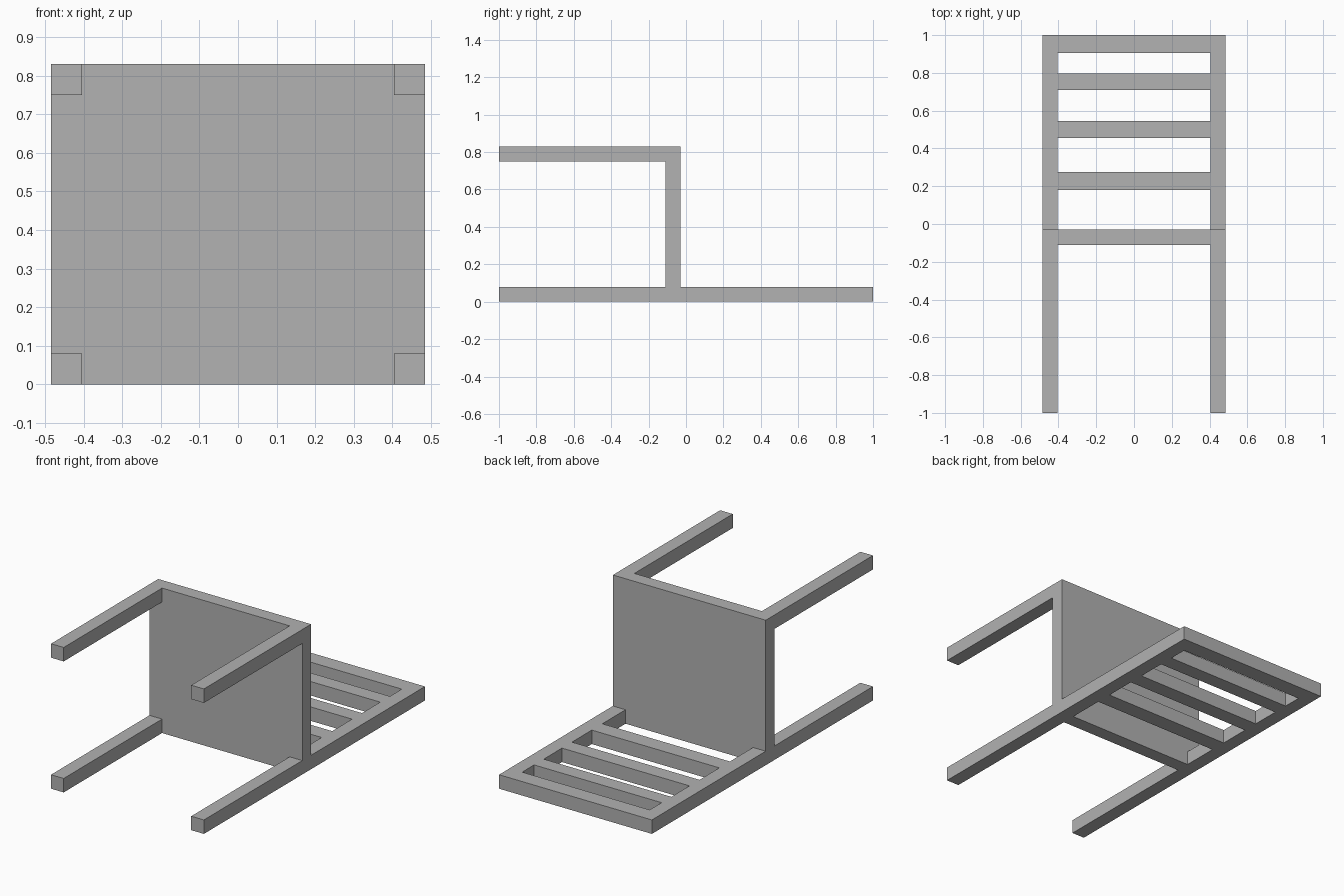
import bpy

if "Cube" in bpy.data.objects:
    bpy.data.objects.remove(bpy.data.objects["Cube"])

grey = bpy.data.materials.new("grey")
grey.diffuse_color = (0.445, 0.445, 0.445, 1)
grey.use_nodes = True
grey.node_tree.nodes["Principled BSDF"].inputs["Base Color"].default_value = grey.diffuse_color

W, T, H = 0.484, 0.08, 0.83       # half width, bar thickness, seat height
INNER = W - T                     # inner face of legs and posts
SEAT_FRONT, SEAT_BACK = -0.11, -0.03


def box(name, x, y, z):
    """Box spanning the given (min, max) ranges."""
    spans = (x, y, z)
    bpy.ops.mesh.primitive_cube_add(size=1, location=[(a + b) / 2 for a, b in spans])
    ob = bpy.context.object
    ob.name = name
    ob.scale = [b - a for a, b in spans]
    bpy.ops.object.transform_apply(location=False, rotation=False, scale=True)
    ob.data.materials.append(grey)
    return ob


# Chair lying on its back: the seat stands upright
box("seat", (-W, W), (SEAT_FRONT, SEAT_BACK), (0, H))

for side, x in (("left", (-W, -INNER)), ("right", (INNER, W))):
    # Legs at all four seat corners
    box(f"front_leg_{side}", x, (-1, SEAT_FRONT), (H - T, H))
    box(f"back_leg_{side}", x, (-1, SEAT_FRONT), (0, T))
    # Backrest posts
    box(f"back_post_{side}", x, (SEAT_BACK, 1), (0, T))

# Backrest top rail and slats
for name, y in (("top_rail", (0.905, 1)), ("upper_slat", (0.71, 0.797)),
                ("middle_slat", (0.455, 0.545)), ("lower_slat", (0.18, 0.275))):
    box(name, (-INNER, INNER), y, (0, T))
